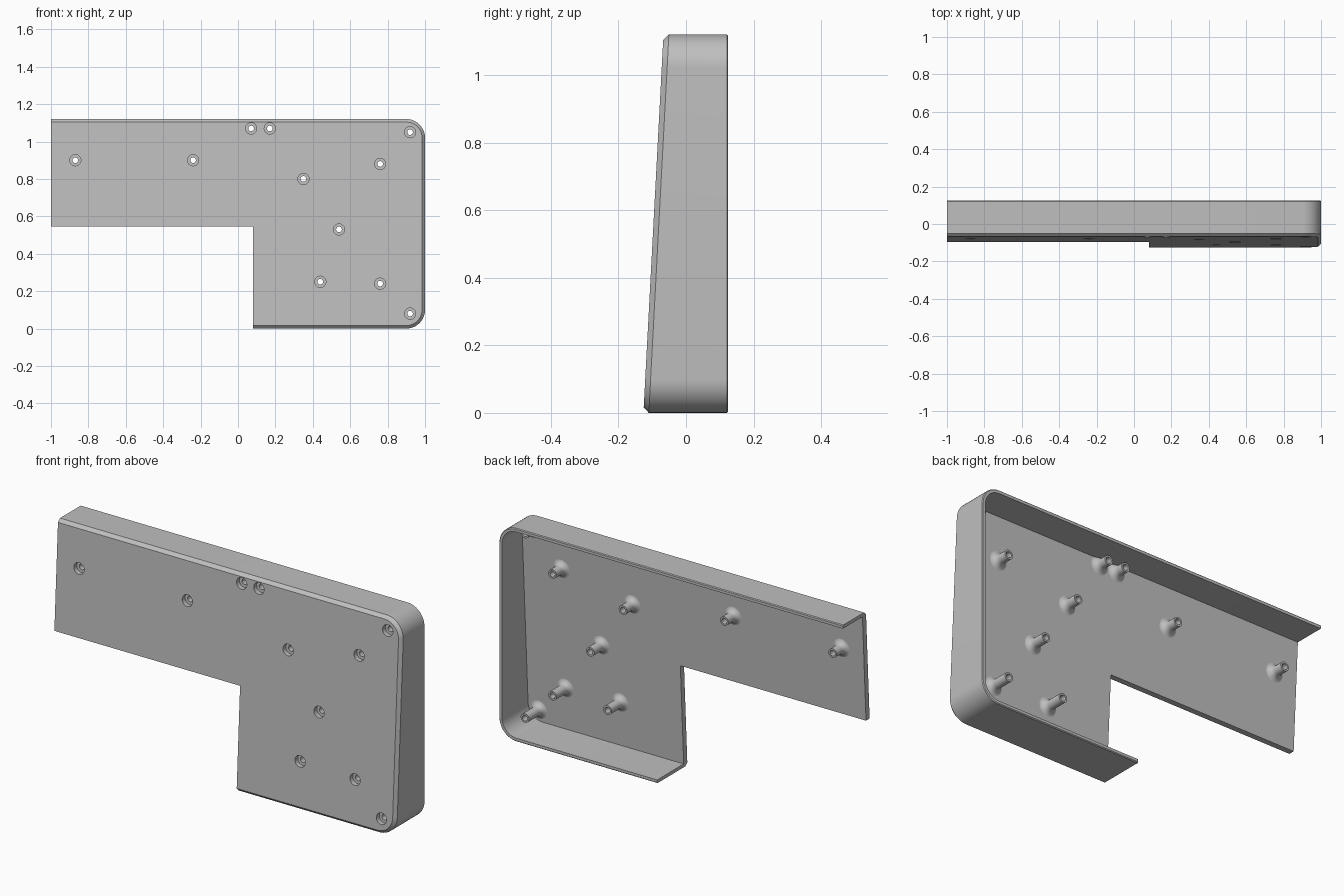
import bpy, bmesh, math

if "Cube" in bpy.data.objects:
    bpy.data.objects.remove(bpy.data.objects["Cube"], do_unlink=True)

grey = bpy.data.materials.new("light_grey")
grey.use_nodes = True
colour = (0.52, 0.52, 0.52, 1)
grey.diffuse_color = colour
grey.node_tree.nodes["Principled BSDF"].inputs["Base Color"].default_value = colour

HEIGHT, RADIUS, BACK = 1.12, 0.1, 0.125
CHAMFER, WALL, PLATE = 0.016, 0.018, 0.03
NOTCH_X, NOTCH_Z = 0.08, 0.545
SCREWS = [(-.87, .9), (-.24, .9), (.07, 1.07), (.17, 1.07), (.92, 1.05), (.76, .88),
          (.35, .8), (.54, .53), (.44, .25), (.76, .24), (.92, .08)]


def front_y(z):
    """Sloping front plane."""
    return -0.126 + 0.053 * z


def outline(inset):
    """Bottom edge, two rounded corners, then the top edge."""
    pts = [(NOTCH_X, inset)]
    for cz, start in ((RADIUS, -90), (HEIGHT - RADIUS, 0)):
        for i in range(13):
            a = math.radians(start + i * 7.5)
            r = RADIUS - inset
            pts.append((1 - RADIUS + r * math.cos(a), cz + r * math.sin(a)))
    return pts + [(-1, HEIGHT - inset)]


def finish(bm, name):
    bmesh.ops.recalc_face_normals(bm, faces=bm.faces)
    mesh = bpy.data.meshes.new(name)
    bm.to_mesh(mesh)
    bm.free()
    mesh.materials.append(grey)
    ob = bpy.data.objects.new(name, mesh)
    bpy.context.collection.objects.link(ob)
    return ob


def smooth(ob):
    bpy.ops.object.select_all(action='DESELECT')
    ob.select_set(True)
    bpy.context.view_layer.objects.active = ob
    bpy.ops.object.shade_smooth_by_angle(angle=math.radians(30))


# Case: chamfered sloping plate with a wall on three sides
bm = bmesh.new()
rings = []
for inset, depth, at_back in ((CHAMFER, 0, False), (0, CHAMFER, False), (0, 0.004, True),
                              (0.004, 0, True), (WALL, 0, True), (WALL, PLATE, False)):
    rings.append([bm.verts.new((x, BACK - depth if at_back else front_y(z) + depth, z))
                  for x, z in outline(inset)])
for a, b in zip(rings, rings[1:]):
    for i in range(len(a) - 1):
        bm.faces.new((a[i], a[i + 1], b[i + 1], b[i]))
front_notch, back_notch = [
    [bm.verts.new((x, front_y(NOTCH_Z) + d, NOTCH_Z)) for x in (-1, NOTCH_X)]
    for d in (0, PLATE)]
bm.faces.new(rings[0] + front_notch)
bm.faces.new(rings[-1] + back_notch)
bm.faces.new(front_notch + back_notch[::-1])
for end, side in ((0, 1), (-1, 0)):
    bm.faces.new([r[end] for r in rings] + [back_notch[side], front_notch[side]])
case = finish(bm, "case")

# Screw openings cut through the plate
bm = bmesh.new()
for sx, sz in SCREWS:
    loops = [[bm.verts.new((sx + .03 * math.cos(k * math.pi / 16), y,
                            sz + .03 * math.sin(k * math.pi / 16))) for k in range(32)]
             for y in (-0.2, 0.0)]
    bm.faces.new(loops[0])
    bm.faces.new(loops[1])
    for k in range(32):
        j = (k + 1) % 32
        bm.faces.new((loops[0][k], loops[0][j], loops[1][j], loops[1][k]))
cutter = finish(bm, "screw_cutter")
cutter.hide_render = True
mod = case.modifiers.new("screw_openings", 'BOOLEAN')
mod.operation, mod.solver, mod.object = 'DIFFERENCE', 'EXACT', cutter
bpy.context.view_layer.objects.active = case
bpy.ops.object.modifier_apply(modifier=mod.name)
bpy.data.objects.remove(cutter, do_unlink=True)
smooth(case)


# Hollow screw posts: counterbore, bore, tip and flared foot
def screw_post(index, sx, sz):
    tip, bore, post, flare = 0.025, 0.015, 0.024, 0.032
    profile = [(.03, 0, True), (.03, .024, True), (bore, .024, True),
               (bore, tip, False), (post, tip, False)]
    for i in range(9):
        a = math.radians(i * 90 / 8)
        profile.append((post + flare * (1 - math.cos(a)),
                        PLATE + flare * (1 - math.sin(a)) - .001, True))
    bm = bmesh.new()
    loops = []
    for r, y, from_front in profile:
        loop = []
        for k in range(32):
            a = k * math.pi / 16
            z = min(sz + r * math.sin(a), HEIGHT - .01)
            loop.append(bm.verts.new((sx + r * math.cos(a),
                                      y + front_y(z) if from_front else y, z)))
        loops.append(loop)
    for a, b in zip(loops, loops[1:]):
        for k in range(32):
            j = (k + 1) % 32
            bm.faces.new((a[k], a[j], b[j], b[k]))
    smooth(finish(bm, f"screw_post_{index}"))


for n, (sx, sz) in enumerate(SCREWS, 1):
    screw_post(n, sx, sz)
